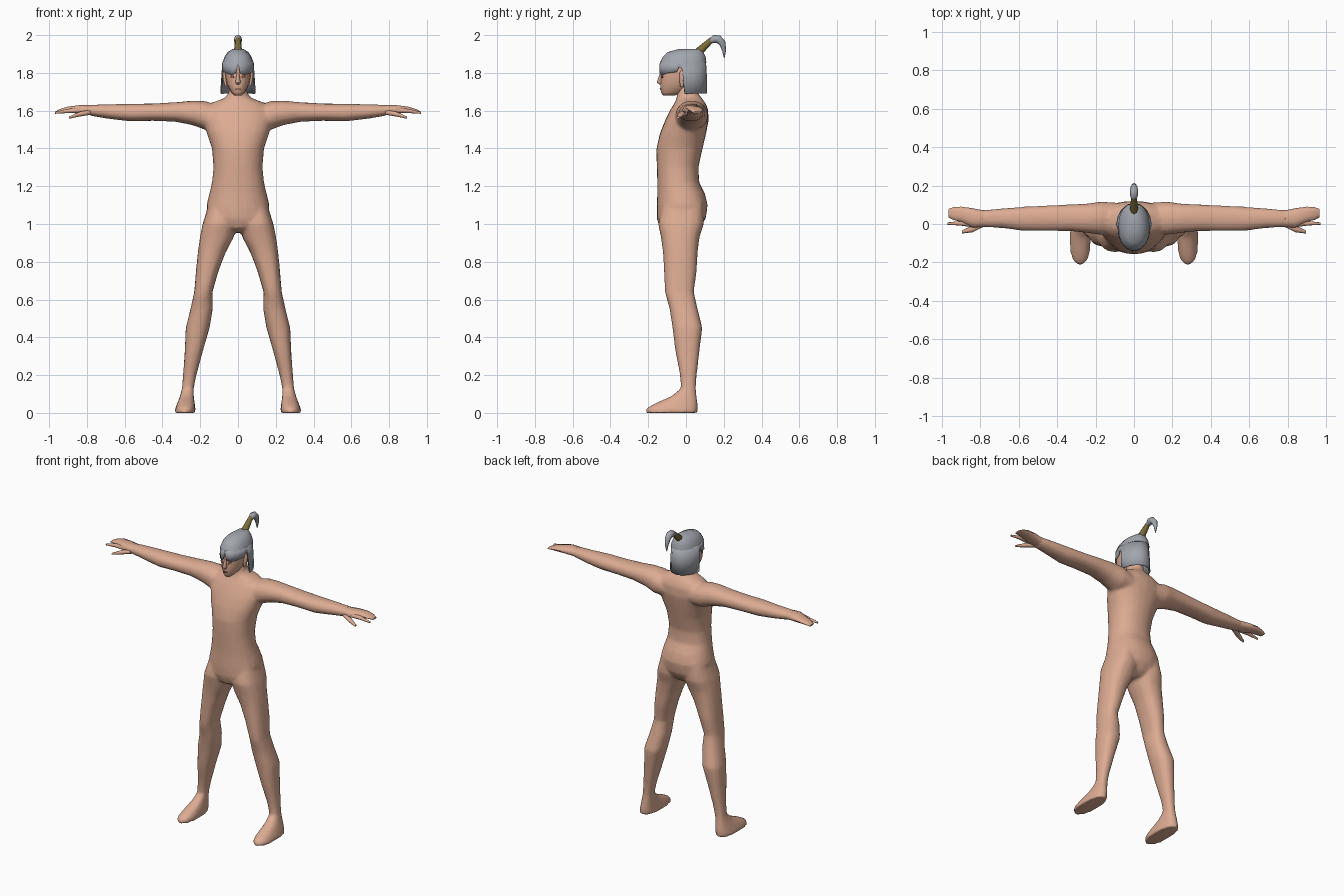
import bpy, bmesh, math
from mathutils import Vector

cube = bpy.data.objects.get("Cube")
if cube:
    bpy.data.objects.remove(cube, do_unlink=True)


def material(name, r, g, b):
    m = bpy.data.materials.new(name)
    m.use_nodes = True
    m.diffuse_color = (r, g, b, 1)
    m.node_tree.nodes["Principled BSDF"].inputs["Base Color"].default_value = (r, g, b, 1)
    return m


SKIN = material("skin", .72, .41, .29)
CLOTH = material("underwear_cloth", .50, .40, .32)
HAIR = material("grey_hair", .36, .38, .42)
BAND = material("olive_hair_band", .20, .15, .04)
BROWN = material("face_brown", .22, .09, .06)


def finish(name, bm, mat, angle=60):
    bmesh.ops.recalc_face_normals(bm, faces=bm.faces)
    me = bpy.data.meshes.new(name)
    bm.to_mesh(me)
    bm.free()
    ob = bpy.data.objects.new(name, me)
    bpy.context.collection.objects.link(ob)
    me.materials.append(mat)
    smooth(ob, angle)
    return ob


def smooth(ob, angle):
    bpy.ops.object.select_all(action='DESELECT')
    ob.select_set(True)
    bpy.context.view_layer.objects.active = ob
    bpy.ops.object.shade_smooth_by_angle(angle=math.radians(angle))


def add_loft(bm, rings, axis='z', side=1, n=16, power=2.2):
    """Bridge rounded sections; a ring is (position, a_min, a_max, b_min, b_max)."""
    loops = []
    for t, a0, a1, b0, b1 in rings:
        loop = []
        for i in range(n):
            c, s = (f(2 * math.pi * i / n) for f in (math.cos, math.sin))
            a = (a0 + a1) / 2 + (a1 - a0) / 2 * math.copysign(abs(c) ** (2 / power), c)
            b = (b0 + b1) / 2 + (b1 - b0) / 2 * math.copysign(abs(s) ** (2 / power), s)
            x, y, z = (a, b, t) if axis == 'z' else (t, a, b)
            loop.append(bm.verts.new((x * side, y, z)))
        loops.append(loop)
    for lo, hi in zip(loops, loops[1:]):
        for i in range(n):
            j = (i + 1) % n
            bm.faces.new((lo[i], lo[j], hi[j], hi[i]))
    bm.faces.new(loops[0])
    bm.faces.new(loops[-1])


def centred(rows):
    return [(z, -w, w, y0, y1) for z, w, y0, y1 in rows]


def loft(name, rings, mat, **options):
    bm = bmesh.new()
    add_loft(bm, rings, **options)
    return finish(name, bm, mat)


def tube(name, points, mat):
    cu = bpy.data.curves.new(name, 'CURVE')
    cu.dimensions = '3D'
    cu.bevel_depth, cu.bevel_resolution, cu.use_fill_caps = 1, 2, True
    sp = cu.splines.new('POLY')
    sp.points.add(len(points) - 1)
    for p, (y, z, r) in zip(sp.points, points):
        p.co, p.radius = (0, y, z, 1), r
    cu.materials.append(mat)
    ob = bpy.data.objects.new(name, cu)
    bpy.context.collection.objects.link(ob)
    bpy.ops.object.select_all(action='DESELECT')
    ob.select_set(True)
    bpy.context.view_layer.objects.active = ob
    bpy.ops.object.convert(target='MESH')
    smooth(bpy.context.view_layer.objects.active, 50)


# Body: torso, legs and arms fused into one skin
torso = centred([
    (.955, .04, -.10, .04), (.98, .09, -.14, .075), (1.03, .16, -.155, .105),
    (1.10, .167, -.155, .115), (1.16, .152, -.152, .10), (1.22, .138, -.152, .07),
    (1.30, .13, -.155, .066), (1.40, .138, -.157, .088), (1.48, .165, -.138, .107),
    (1.55, .185, -.11, .12), (1.61, .17, -.08, .117), (1.645, .13, -.058, .10),
    (1.665, .075, -.05, .085), (1.69, .05, -.048, .065), (1.75, .045, -.045, .06)])
leg = [
    (1.12, .02, .15, -.12, .09), (1.0, .008, .188, -.148, .095),
    (.93, .022, .202, -.133, .072), (.85, .065, .213, -.122, .062),
    (.75, .103, .223, -.117, .057), (.64, .135, .232, -.112, .042),
    (.55, .133, .252, -.087, .062), (.45, .15, .277, -.072, .087),
    (.33, .185, .282, -.057, .072), (.20, .22, .291, -.032, .057),
    (.13, .234, .297, -.027, .052), (.09, .234, .307, -.075, .057),
    (.05, .229, .322, -.165, .062), (.025, .225, .332, -.21, .062),
    (0, .225, .337, -.214, .062)]
arm = [
    (.08, -.05, .11, 1.50, 1.62), (.17, -.057, .117, 1.497, 1.65),
    (.24, -.047, .107, 1.523, 1.653), (.33, -.037, .102, 1.541, 1.645),
    (.45, -.037, .097, 1.546, 1.638), (.57, -.037, .09, 1.543, 1.637),
    (.68, -.022, .082, 1.556, 1.634), (.79, -.016, .072, 1.574, 1.631)]
bm = bmesh.new()
add_loft(bm, torso, n=24)
for side in (1, -1):
    add_loft(bm, leg, side=side, power=2.4)
    add_loft(bm, arm, axis='x', side=side)
body = finish("body", bm, SKIN)
mod = body.modifiers.new("fuse", 'REMESH')
mod.mode, mod.voxel_size = 'VOXEL', .01
mod = body.modifiers.new("soften", 'SMOOTH')
mod.factor, mod.iterations = .5, 6
mod = body.modifiers.new("reduce", 'DECIMATE')
mod.ratio = .2
graph = bpy.context.evaluated_depsgraph_get()
fused = bpy.data.meshes.new_from_object(body.evaluated_get(graph))
body.modifiers.clear()
body.data = fused

# Underwear: cut the waist line and both leg lines, then colour the faces between
bm = bmesh.new()
bm.from_mesh(fused)
cuts = [(Vector((0, 0, 1.165)), Vector((0, 0, 1)))]
cuts += [(Vector((s * .06, 0, .995)), Vector((-s, 0, 1))) for s in (1, -1)]
for point, normal in cuts:
    near = [f for f in bm.faces if .85 < f.calc_center_median().z < 1.25]
    geom = near + list({e for f in near for e in f.edges}) + list({v for f in near for v in f.verts})
    bmesh.ops.bisect_plane(bm, geom=geom, plane_co=point, plane_no=normal)
for f in bm.faces:
    c = f.calc_center_median()
    f.material_index = int(c.z < 1.165 and c.z > .935 + abs(c.x))
bm.to_mesh(fused)
bm.free()
fused.materials.clear()
fused.materials.append(SKIN)
fused.materials.append(CLOTH)
smooth(body, 60)

# Hands: palm with joined fingers, separate forefinger and thumb
palm = [(.74, -.014, .072, 1.572, 1.628), (.79, -.016, .072, 1.576, 1.63),
        (.84, -.018, .082, 1.583, 1.63), (.90, .012, .09, 1.59, 1.622),
        (.94, .022, .087, 1.59, 1.61), (.965, .035, .078, 1.587, 1.597)]
forefinger = [(.82, -.02, .025, 1.588, 1.618), (.90, -.008, .016, 1.587, 1.61),
              (.97, -.004, .008, 1.583, 1.594)]
thumb = [(.78, -.014, .02, 1.578, 1.606), (.84, -.043, -.008, 1.568, 1.594),
         (.895, -.05, -.034, 1.557, 1.569)]
ear = [(1.725, .058, .068, -.03, -.015), (1.76, .055, .078, -.035, 0),
       (1.80, .055, .082, -.035, .005), (1.815, .06, .075, -.025, 0)]
for side, word in ((1, "left"), (-1, "right")):
    bm = bmesh.new()
    for part in (palm, forefinger, thumb):
        add_loft(bm, part, axis='x', side=side, n=10)
    finish(word + "_hand", bm, SKIN)
    loft(word + "_ear", ear, SKIN, side=side, n=8)
    # Painted eye
    loft(word + "_eye", [(1.772, .02, .036, -.131, -.122), (1.78, .015, .041, -.13, -.121),
                         (1.787, .02, .036, -.128, -.12)], BROWN, side=side, n=8)

# Head and nose
loft("head", centred([
    (1.68, .02, -.122, -.06), (1.697, .036, -.133, -.01), (1.74, .06, -.136, .04),
    (1.80, .07, -.133, .07), (1.87, .07, -.12, .08), (1.91, .04, -.08, .05)]), SKIN)
loft("nose", centred([(1.738, .008, -.142, -.12), (1.75, .014, -.155, -.12),
                      (1.80, .006, -.137, -.12)]), SKIN, n=8)
loft("mouth", centred([(1.711, .01, -.138, -.13), (1.718, .016, -.1395, -.13)]), BROWN, n=8)

# Hair: rounded cap
loft("hair_cap", centred([
    (1.855, .082, -.137, .108), (1.885, .072, -.123, .104), (1.91, .055, -.098, .092),
    (1.927, .028, -.035, .078)]), HAIR)

# Hair: curtain with parted fringe, gap at the ears and long back
fringe = [(0, 1.85), (8, 1.80), (25, 1.79), (50, 1.80), (74, 1.805), (80, 1.83),
          (88, 1.82), (94, 1.69), (115, 1.69), (135, 1.69), (158, 1.69), (180, 1.69)]
outline = fringe + [(360 - a, z) for a, z in fringe[-2:0:-1]]
bm = bmesh.new()
rows = []
for a, low in outline:
    s, c = math.sin(math.radians(a)), math.cos(math.radians(a))
    column = []
    for z in (1.86, (1.86 + low) / 2, low):
        flare = 1 + .8 * (1.86 - z)
        column.append(bm.verts.new((.083 * s * flare, -.016 - .122 * c * min(flare, 1.04), z)))
    rows.append(column)
for p, q in zip(rows, rows[1:] + rows[:1]):
    for k in range(2):
        bm.faces.new((p[k], q[k], q[k + 1], p[k + 1]))
curtain = finish("hair_curtain", bm, HAIR, 40)
mod = curtain.modifiers.new("thickness", 'SOLIDIFY')
mod.thickness = .008

# Topknot: band and curled tail
tube("hair_band", [(.055, 1.90, .024), (.138, 1.978, .014)], BAND)
tube("hair_tail", [(.128, 1.968, .014), (.15, 1.98, .021), (.172, 1.978, .022),
                   (.192, 1.958, .018), (.202, 1.92, .011), (.202, 1.88, .002)], HAIR)
